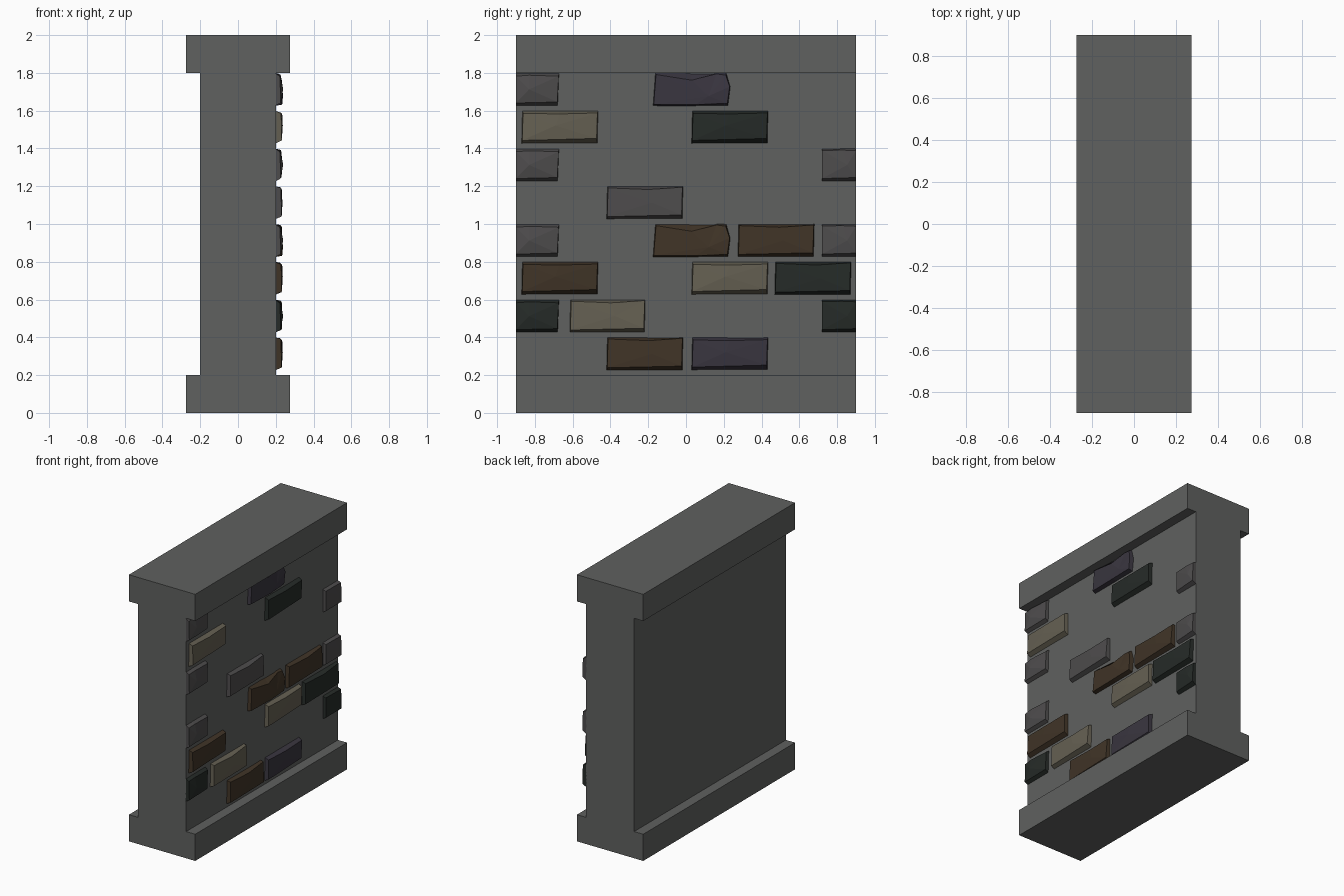
import bpy, bmesh

if "Cube" in bpy.data.objects:
    bpy.data.objects.remove(bpy.data.objects["Cube"])


def material(name, rgb):
    m = bpy.data.materials.new(name)
    m.diffuse_color = (*rgb, 1)
    m.use_nodes = True
    m.node_tree.nodes["Principled BSDF"].inputs["Base Color"].default_value = m.diffuse_color
    return m


MATS = {
    "stone": material("stone", (0.115, 0.119, 0.115)),
    "grey": material("grey", (0.075, 0.072, 0.073)),
    "beige": material("beige", (0.13, 0.117, 0.085)),
    "brown": material("brown", (0.051, 0.034, 0.02)),
    "purple": material("purple", (0.041, 0.036, 0.05)),
    "dark": material("dark", (0.019, 0.024, 0.021)),
}


def finish(bm, name, mat):
    bmesh.ops.recalc_face_normals(bm, faces=bm.faces)
    mesh = bpy.data.meshes.new(name)
    bm.to_mesh(mesh)
    bm.free()
    ob = bpy.data.objects.new(name, mesh)
    ob.data.materials.append(MATS[mat])
    bpy.context.collection.objects.link(ob)
    return ob


# Wall body: core with wider base and cap, one extruded profile
half = [(0.275, 0), (0.275, 0.2), (0.2, 0.2), (0.2, 1.8), (0.275, 1.8), (0.275, 2)]
profile = half + [(-x, z) for x, z in reversed(half)]
bm = bmesh.new()
face = bm.faces.new([bm.verts.new((x, -0.9, z)) for x, z in profile])
ext = bmesh.ops.extrude_face_region(bm, geom=[face])
bmesh.ops.translate(bm, vec=(0, 1.8, 0),
                    verts=[v for v in ext["geom"] if isinstance(v, bmesh.types.BMVert)])
finish(bm, "wall_body", "stone")

# Chipped brick shapes: front outline (u, v, depth) in a unit rectangle, then crease point
SHAPES = {
    "peak": ([(.01, .05, .028), (.55, .04, .034), (.96, .08, .03), (.99, .58, .032),
              (.94, .93, .022), (.82, .97, .018), (.5, .78, .032), (.04, .95, .024)], (.72, .3, .038)),
    "skew": ([(.02, .1, .032), (.98, .16, .028), (.99, .93, .03), (.5, .9, .034),
              (.03, .92, .028)], (.45, .55, .037)),
    "flat": ([(.02, .08, .03), (.98, .13, .033), (.99, .97, .024), (.55, .9, .032),
              (.03, .95, .028)], (.6, .5, .035)),
    "left": ([(0, .09, .026), (.95, .12, .024), (.98, .9, .022), (.3, .93, .026),
              (0, .9, .022)], (.3, .5, .039)),
    "right": ([(.03, .09, .024), (1, .12, .03), (1, .93, .026), (.6, .95, .028),
               (.03, .94, .024)], (.75, .5, .037)),
}


def brick(y0, y1, z0, shape, mat):
    outline, crease = SHAPES[shape]
    h = 0.175

    def at(u, v, d):
        return bm.verts.new((0.2 + d, y0 + u * (y1 - y0), z0 + v * h))

    bm = bmesh.new()
    front = [at(*p) for p in outline]
    # back outline sits on the wall, pushed out to the rectangle edge
    back = [at(min(1, max(0, u + (u - .5) * .02)), 0 if v < .2 else 1 if v > .7 else v, -0.005)
            for u, v, d in outline]
    tip = at(*crease)
    n = len(front)
    for i in range(n):
        j = (i + 1) % n
        bm.faces.new((back[i], back[j], front[j], front[i]))
        bm.faces.new((front[i], front[j], tip))
    bm.faces.new(back)
    finish(bm, "brick", mat)


# Brick slots along the wall
SLOT = {
    "L": (-0.9, -0.67, "left"), "R": (0.715, 0.9, "right"),
    "a": (-0.875, -0.465, "skew"), "b": (-0.62, -0.215, "flat"),
    "c": (-0.425, -0.015, "flat"), "d": (-0.175, 0.235, "peak"),
    "e": (0.025, 0.435, "skew"), "f": (0.27, 0.68, "flat"),
    "g": (0.465, 0.875, "flat"),
}

# Rows from the bottom up
ROWS = [
    {"c": "brown", "e": "purple"},
    {"L": "dark", "b": "beige", "R": "dark"},
    {"a": "brown", "e": "beige", "g": "dark"},
    {"L": "grey", "d": "brown", "f": "brown", "R": "grey"},
    {"c": "grey"},
    {"L": "grey", "R": "grey"},
    {"a": "beige", "e": "dark"},
    {"L": "grey", "d": "purple"},
]
for r, row in enumerate(ROWS):
    for slot, colour in row.items():
        y0, y1, shape = SLOT[slot]
        brick(y0, y1, 0.225 + 0.2 * r, shape, colour)
